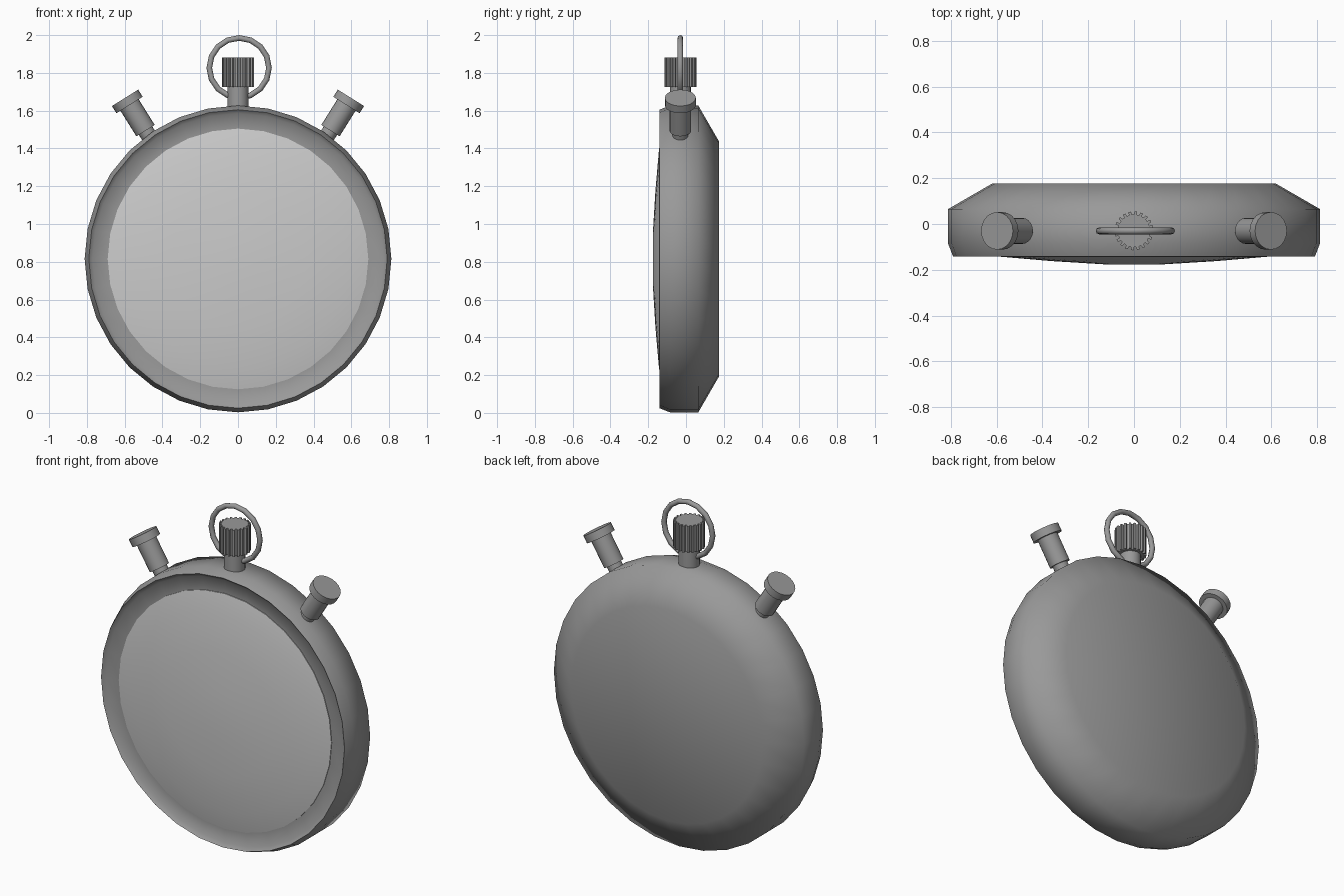
import bpy, bmesh
from math import sin, cos, pi, radians
from mathutils import Matrix, Vector

if "Cube" in bpy.data.objects:
    bpy.data.objects.remove(bpy.data.objects["Cube"])

CZ = 0.815      # centre height of the case
AY = -0.03      # depth of the crown and pusher axis

metal = bpy.data.materials.new("dark_metal")
metal.diffuse_color = (0.32, 0.32, 0.32, 1)
metal.use_nodes = True
metal.node_tree.nodes["Principled BSDF"].inputs["Base Color"].default_value = metal.diffuse_color


def finish(name, bm, matrix, angle, mat=metal):
    bmesh.ops.remove_doubles(bm, verts=bm.verts, dist=1e-5)
    bmesh.ops.recalc_face_normals(bm, faces=bm.faces)
    me = bpy.data.meshes.new(name)
    bm.to_mesh(me)
    bm.free()
    ob = bpy.data.objects.new(name, me)
    bpy.context.collection.objects.link(ob)
    ob.matrix_world = matrix
    if mat:
        me.materials.append(mat)
    bpy.ops.object.select_all(action='DESELECT')
    ob.select_set(True)
    bpy.context.view_layer.objects.active = ob
    bpy.ops.object.shade_smooth_by_angle(angle=radians(angle))
    return ob


def lathe(name, profile, sides, matrix, angle=40, mat=metal):
    """Spin (radius, height) points round local z; end rings become flat caps."""
    bm = bmesh.new()
    rings = [[bm.verts.new((r * cos(2 * pi * i / sides), r * sin(2 * pi * i / sides), h))
              for i in range(sides)] for r, h in profile]
    for a, b in zip(rings, rings[1:]):
        for i in range(sides):
            j = (i + 1) % sides
            bm.faces.new((a[i], a[j], b[j], b[i]))
    bm.faces.new(rings[0])
    bm.faces.new(rings[-1])
    return finish(name, bm, matrix, angle, mat)


# Local z points to the front (-y)
face = Matrix.Translation((0, 0, CZ)) @ Matrix.Rotation(radians(90), 4, 'X')

# Case with bevelled back and recessed bezel
lathe("case", [(0.62, -0.176), (0.812, -0.065), (0.812, 0.085), (0.79, 0.141),
               (0.77, 0.122), (0.69, 0.116)], 32, face, 65)

# Domed glass, left in the default light grey
lathe("glass", [(0.69, 0.10), (0.69, 0.12), (0.58, 0.143), (0.36, 0.162),
                (0.13, 0.176)], 32, face, 50, None)

# Angled pushers, one each side
for side, label in ((-1, "left"), (1, "right")):
    m = (Matrix.Translation((side * 0.598, AY, 1.668))
         @ Matrix.Rotation(side * radians(32), 4, 'Y'))
    lathe(label + "_pusher", [(0.042, -0.32), (0.042, -0.205), (0.057, -0.205),
                              (0.057, -0.045), (0.082, -0.045), (0.082, 0)], 20, m)

# Crown stem
lathe("crown_stem", [(0.056, 1.56), (0.056, 1.74)], 20, Matrix.Translation((0, AY, 0)))

# Ribbed crown
bm = bmesh.new()
teeth = 20
outline = []
for i in range(teeth):
    for f, r in ((0.0, 0.071), (0.42, 0.071), (0.5, 0.085), (0.92, 0.085)):
        a = 2 * pi * (i + f) / teeth
        outline.append(bm.verts.new((r * cos(a), r * sin(a), 1.726)))
base = bm.faces.new(outline)
top = bmesh.ops.extrude_face_region(bm, geom=[base], use_keep_orig=True)
bmesh.ops.translate(bm, vec=Vector((0, 0, 0.156)),
                    verts=[v for v in top["geom"] if isinstance(v, bmesh.types.BMVert)])
finish("crown", bm, Matrix.Translation((0, AY, 0)), 25)

# Hanging ring
bpy.ops.mesh.primitive_torus_add(major_segments=16, minor_segments=8, major_radius=0.158,
                                 minor_radius=0.015, location=(0.006, AY, 1.827),
                                 rotation=(radians(90), 0, 0))
ring = bpy.context.object
ring.name = "hanging_ring"
ring.data.materials.append(metal)
bpy.ops.object.shade_smooth_by_angle(angle=radians(50))
